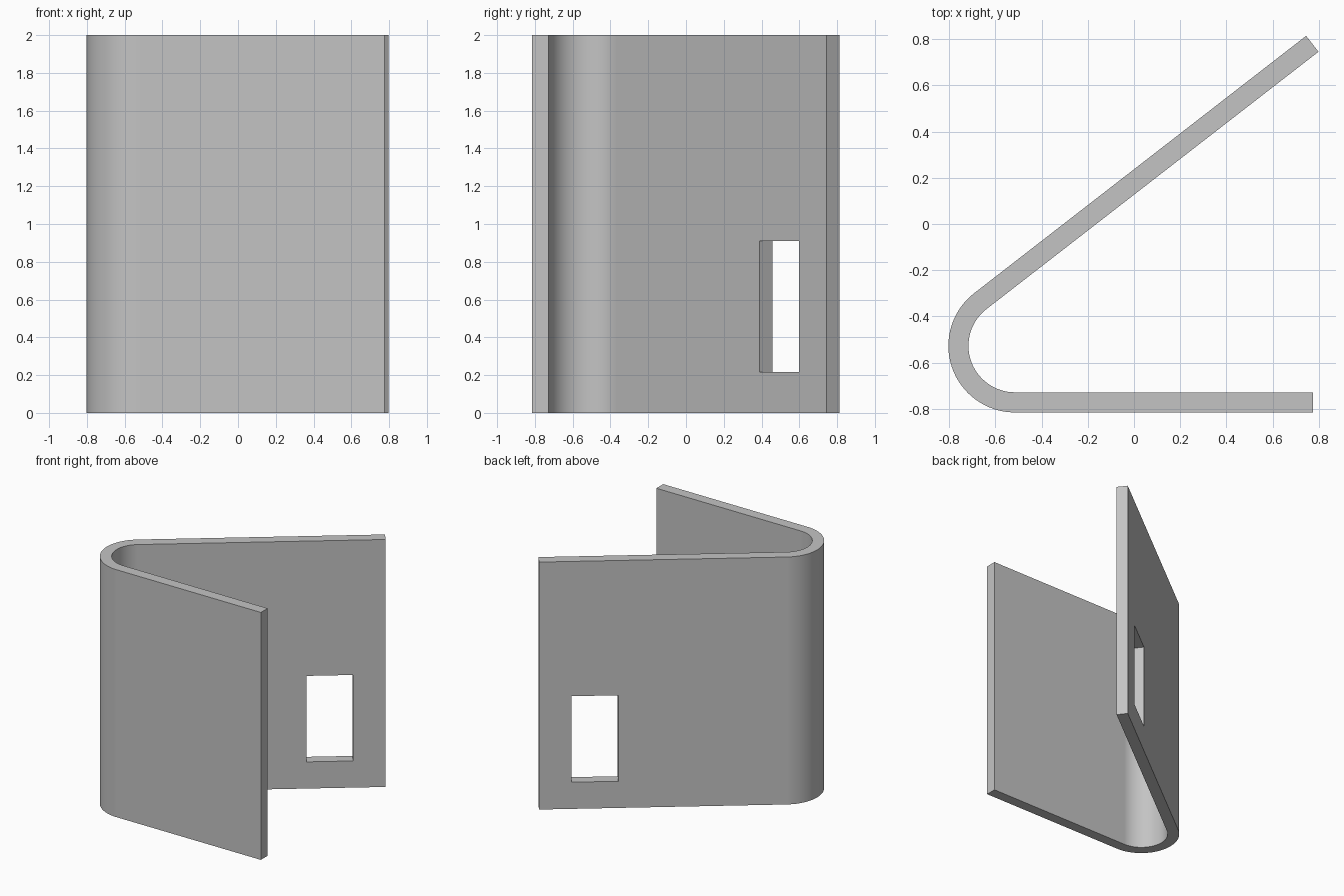
import bpy, bmesh
from math import cos, sin, radians, pi
from mathutils import Vector, Matrix

if "Cube" in bpy.data.objects:
    bpy.data.objects.remove(bpy.data.objects["Cube"])

HEIGHT = 2.0
OUTER, INNER = 0.288, 0.201            # bend radii
SEGMENTS = 32
TILT = radians(37.78)                  # direction of the slanted leg
center = Vector((-0.515, -0.527, 0))
along = Vector((cos(TILT), sin(TILT), 0))
normal = Vector((-sin(TILT), cos(TILT), 0))
SLANT_LENGTH = 1.817
FRONT_END = 0.775

steel = bpy.data.materials.new("Plain grey")
steel.use_nodes = True
grey = (0.55, 0.55, 0.55, 1)
steel.diffuse_color = grey
steel.node_tree.nodes["Principled BSDF"].inputs["Base Color"].default_value = grey


def make_object(name, bm):
    bmesh.ops.recalc_face_normals(bm, faces=bm.faces)
    mesh = bpy.data.meshes.new(name)
    bm.to_mesh(mesh)
    bm.free()
    mesh.materials.append(steel)
    obj = bpy.data.objects.new(name, mesh)
    bpy.context.collection.objects.link(obj)
    return obj


def strip_side(radius):
    """One side of the strip: slanted leg, bend, straight front leg."""
    start, end = pi / 2 + TILT, 3 * pi / 2
    points = [center + normal * radius + along * SLANT_LENGTH]
    for i in range(SEGMENTS + 1):
        a = start + (end - start) * i / SEGMENTS
        points.append(center + Vector((cos(a), sin(a), 0)) * radius)
    points.append(Vector((FRONT_END, center.y - radius, 0)))
    return points


# Bent strip, extruded upward
bm = bmesh.new()
outline = strip_side(OUTER) + strip_side(INNER)[::-1]
base = bm.faces.new([bm.verts.new(p) for p in outline])
extruded = bmesh.ops.extrude_face_region(bm, geom=[base])
top = [v for v in extruded["geom"] if isinstance(v, bmesh.types.BMVert)]
bmesh.ops.translate(bm, verts=top, vec=(0, 0, HEIGHT))
bracket = make_object("bent_bracket", bm)

# Rectangular window through the slanted leg
bm = bmesh.new()
bmesh.ops.create_cube(bm, size=1)
cutter = make_object("window_cutter", bm)
position = center + along * 1.407 + normal * (OUTER + INNER) / 2
position.z = 0.563
cutter.matrix_world = (Matrix.Translation(position) @ Matrix.Rotation(TILT, 4, "Z")
                       @ Matrix.Diagonal((0.343, 0.3, 0.695, 1)))
cutter.hide_render = True

bpy.ops.object.select_all(action="DESELECT")
bracket.select_set(True)
bpy.context.view_layer.objects.active = bracket
cut = bracket.modifiers.new("Window", "BOOLEAN")
cut.operation = "DIFFERENCE"
cut.solver = "EXACT"
cut.object = cutter
bpy.ops.object.modifier_apply(modifier=cut.name)
bpy.data.objects.remove(cutter)

# Smooth bend with flat legs
bpy.ops.object.shade_smooth_by_angle(angle=radians(30))
weighted = bracket.modifiers.new("Weighted normals", "WEIGHTED_NORMAL")
weighted.keep_sharp = True
